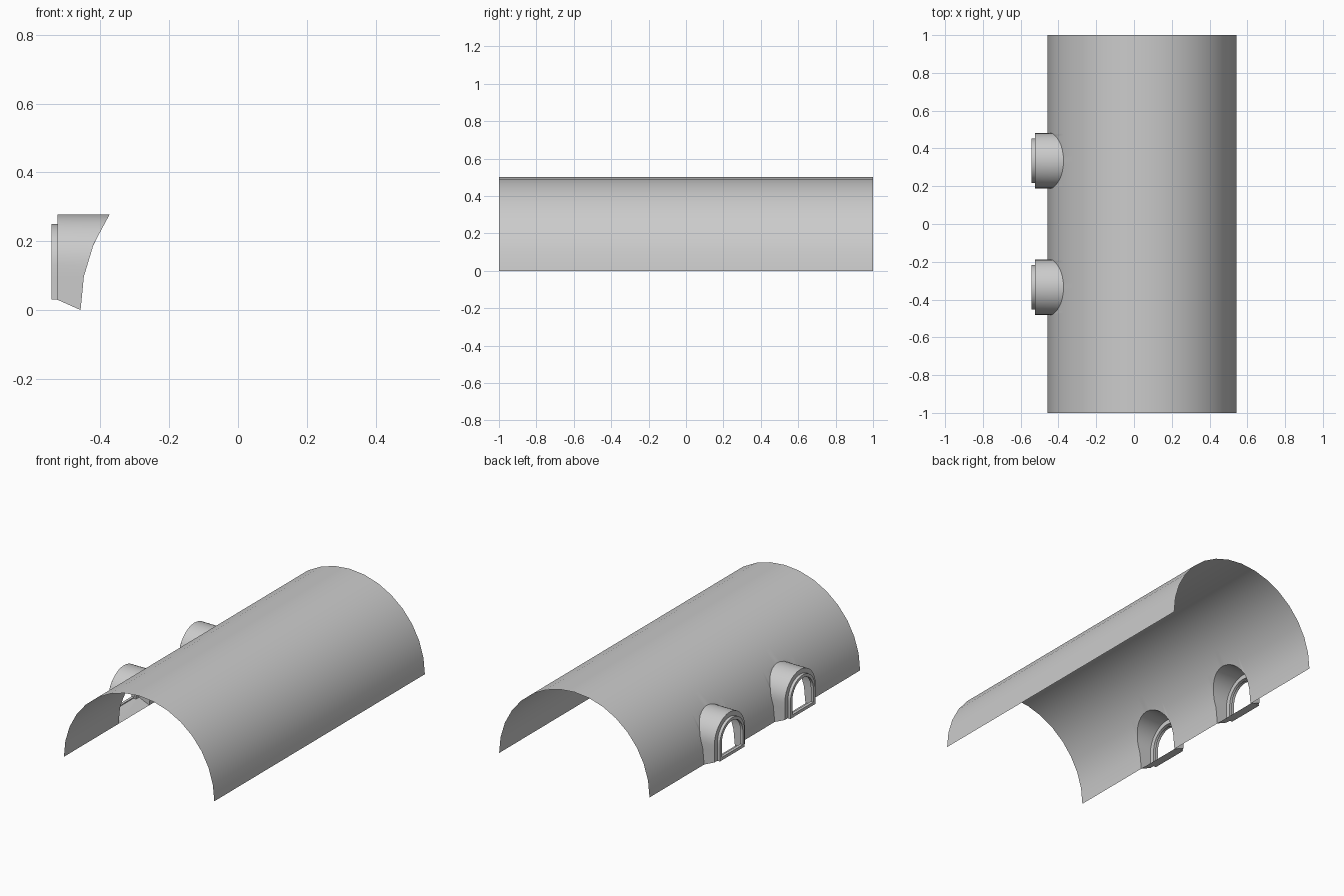
import bpy, bmesh
from math import pi, sin, cos, sqrt

if "Cube" in bpy.data.objects:
    bpy.data.objects.remove(bpy.data.objects["Cube"], do_unlink=True)

RADIUS, CENTRE_X, SEGMENTS = 0.5, 0.0425, 16
ARCH_R, ARCH_Z, ARCH_STEPS = 0.146, 0.132, 16
WINDOW_Y = (-0.335, 0.335)
FACE_X, FRAME_X, SILL_Z = -0.525, -0.5425, 0.03

grey = bpy.data.materials.new("plain grey")
grey.use_nodes = True
grey.diffuse_color = (0.6, 0.6, 0.6, 1)
grey.node_tree.nodes["Principled BSDF"].inputs["Base Color"].default_value = (0.6, 0.6, 0.6, 1)

# Vault cross-section, from the window side over the crown
profile = [(CENTRE_X - RADIUS * cos(pi * k / SEGMENTS), RADIUS * sin(pi * k / SEGMENTS))
           for k in range(SEGMENTS + 1)]
KNEE_Z = profile[1][1]


def wall_x(z):
    """x of the faceted vault on the window side at height z"""
    for (x0, z0), (x1, z1) in zip(profile, profile[1:]):
        if z <= z1 + 1e-6:
            return x0 + (x1 - x0) * (z - z0) / (z1 - z0)


def finish(name, bm):
    bmesh.ops.remove_doubles(bm, verts=bm.verts, dist=0.0002)
    bmesh.ops.dissolve_degenerate(bm, edges=bm.edges, dist=0.0002)
    mesh = bpy.data.meshes.new(name)
    bm.to_mesh(mesh)
    bm.free()
    mesh.materials.append(grey)
    obj = bpy.data.objects.new(name, mesh)
    bpy.context.collection.objects.link(obj)
    bpy.ops.object.select_all(action="DESELECT")
    obj.select_set(True)
    bpy.context.view_layer.objects.active = obj
    bpy.ops.object.shade_smooth_by_angle()
    return obj


def arc(r):
    return [(-r * cos(pi * i / ARCH_STEPS), ARCH_Z + r * sin(pi * i / ARCH_STEPS))
            for i in range(ARCH_STEPS + 1)]


def outline(r, bottom):
    """Arched window outline as (y, z), open end at the bottom"""
    return [(-r, bottom), (-r, KNEE_Z)] + arc(r) + [(r, KNEE_Z), (r, bottom)]


# Vault shell: strips along y, each starting above the window arch
strips = []
start = -1
for cy in WINDOW_Y:
    arch = [(cy + y, z) for y, z in arc(ARCH_R)]
    strips.append(((start, 0), (arch[0][0], 0)))
    strips += zip(arch, arch[1:])
    start = arch[-1][0]
strips.append(((start, 0), (1, 0)))

bm = bmesh.new()


def column(y, low):
    points = []
    for k, (x, z) in enumerate(profile):
        if k < SEGMENTS / 2 and z < low:
            x, z = wall_x(low), low
        points.append(bm.verts.new((x, y, z)))
    return points


for near, far in strips:
    a, b = column(*near), column(*far)
    for k in range(SEGMENTS):
        bm.faces.new((a[k], a[k + 1], b[k + 1], b[k]))
finish("vault_shell", bm)


# Window dormers: arched tube, stepped face and raised frame
def dormer(name, cy):
    bm = bmesh.new()
    loops = [[(wall_x(z), y, z) for y, z in outline(ARCH_R, 0)]]
    for x, r, bottom in ((FACE_X, ARCH_R, SILL_Z), (FACE_X, 0.118, SILL_Z),
                         (FRAME_X, 0.118, SILL_Z), (FRAME_X, 0.1, SILL_Z + 0.018),
                         (FACE_X, 0.1, SILL_Z + 0.018)):
        loops.append([(x, y, z) for y, z in outline(r, bottom)])
    rings = [[bm.verts.new((x, cy + y, z)) for x, y, z in loop] for loop in loops]
    for a, b in zip(rings, rings[1:]):
        for i in range(len(a)):
            j = (i + 1) % len(a)
            bm.faces.new((a[i], a[j], b[j], b[i]))
    return finish(name, bm)


for name, cy in zip(("front_window_dormer", "back_window_dormer"), WINDOW_Y):
    dormer(name, cy)
